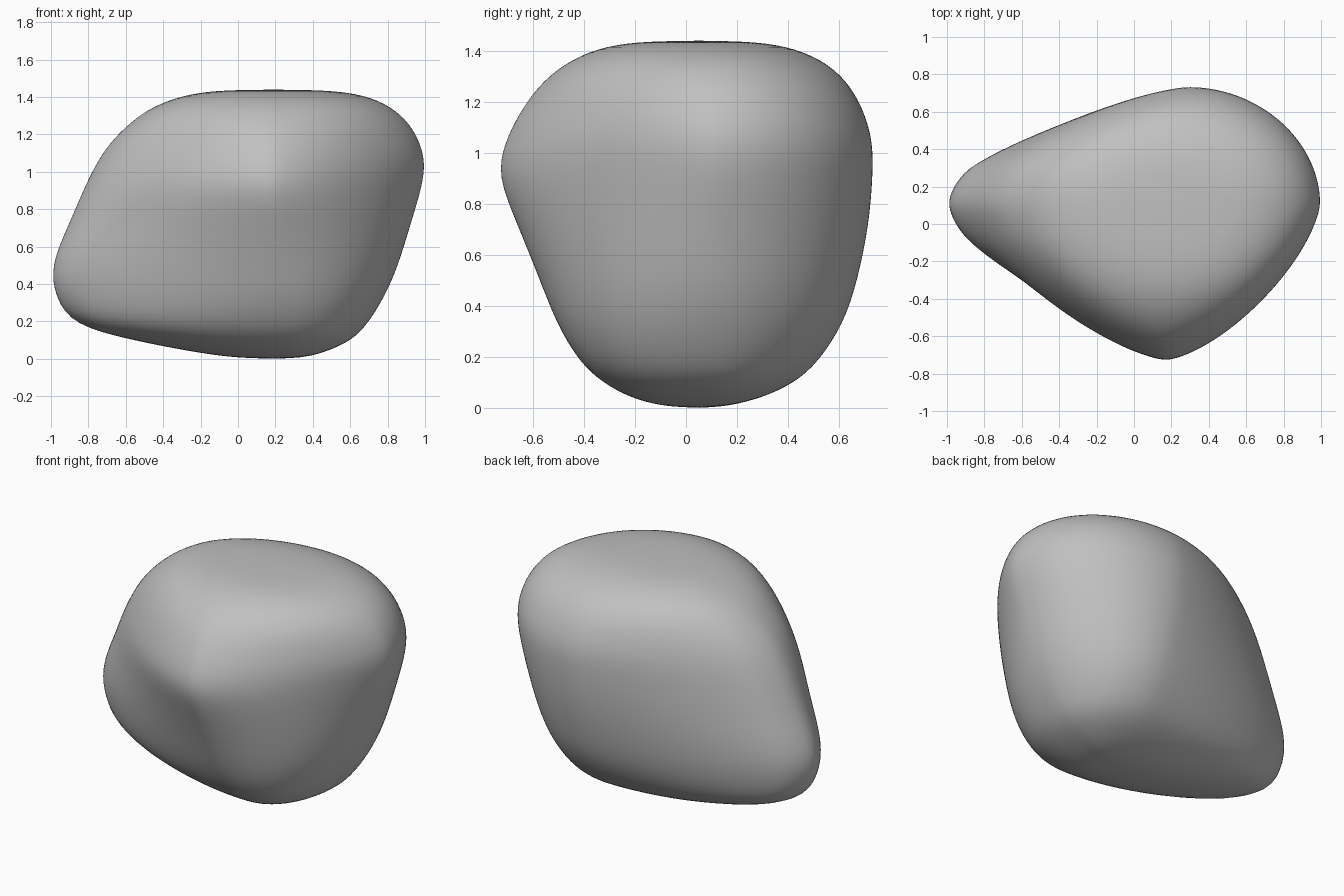
import bpy
import bmesh
from math import cos, sin, pi

default_cube = bpy.data.objects.get("Cube")
if default_cube:
    bpy.data.objects.remove(default_cube, do_unlink=True)

SEGMENTS = 40
MIDDLE_Y = 0.11

# Height, then the left, right, front and back reach of each level section
SECTIONS = [
    (0.008, -0.04, 0.36, -0.1, 0.17),
    (0.04, -0.26, 0.48, -0.22, 0.3),
    (0.1, -0.57, 0.61, -0.33, 0.43),
    (0.18, -0.89, 0.69, -0.42, 0.52),
    (0.33, -0.985, 0.785, -0.51, 0.62),
    (0.5, -1.01, 0.86, -0.575, 0.675),
    (0.72, -0.91, 0.925, -0.665, 0.72),
    (0.91, -0.83, 0.985, -0.745, 0.735),
    (1.04, -0.765, 1.005, -0.715, 0.735),
    (1.15, -0.695, 0.98, -0.66, 0.705),
    (1.26, -0.585, 0.92, -0.585, 0.65),
    (1.35, -0.46, 0.82, -0.48, 0.56),
    (1.41, -0.29, 0.68, -0.35, 0.43),
    (1.435, -0.12, 0.5, -0.2, 0.28),
]


def section_points(height, left, right, front, back):
    """Closed outline whose four quarters each have their own fullness."""
    blend = min(1, abs(height - 0.72) / 0.72) ** 4
    below_nose = max(0, 0.9 - height)
    front_peak = 0.17 + 0.1 * below_nose
    back_peak = 0.3 - 0.1 * blend
    points = []
    for step in range(SEGMENTS):
        angle = 2 * pi * step / SEGMENTS
        c, s = cos(angle), sin(angle)
        side_x = 1 if c >= 0 else -1
        side_y = 1 if s >= 0 else -1
        peak = back_peak if s >= 0 else front_peak
        reach_x = right - peak if c >= 0 else peak - left
        reach_y = back - MIDDLE_Y if s >= 0 else MIDDLE_Y - front
        blunt = 0
        if c >= 0:
            fullness = 1.95 if s >= 0 else 1.45 + below_nose
        else:
            # The left end is blunt, with straighter flanks behind it
            fullness = 1.42 if s >= 0 else 1.4
            blunt = (0.08 if s >= 0 else 0.06) * (1 - blend)
        fullness += (2.1 - fullness) * blend
        x = peak + side_x * reach_x * abs(c) ** (2 / fullness)
        offset = (reach_y - blunt) * abs(s) ** (2 / fullness)
        offset += blunt * min(1, abs(s) / 0.3)
        points.append((x, MIDDLE_Y + side_y * offset, height))
    return points


# Boulder body, lofted through the level sections
bm = bmesh.new()
rings = [[bm.verts.new(p) for p in section_points(*row)] for row in SECTIONS]
for lower, upper in zip(rings, rings[1:]):
    for i in range(SEGMENTS):
        j = (i + 1) % SEGMENTS
        bm.faces.new((lower[i], lower[j], upper[j], upper[i]))

# Nearly flat underside and crown
for ring, height in ((rings[0], 0), (rings[-1], 1.44)):
    pole = bm.verts.new((0.19, 0.05, height))
    for i in range(SEGMENTS):
        bm.faces.new((ring[i], ring[(i + 1) % SEGMENTS], pole))

bmesh.ops.recalc_face_normals(bm, faces=bm.faces)
for face in bm.faces:
    face.smooth = True

mesh = bpy.data.meshes.new("boulder")
bm.to_mesh(mesh)
bm.free()
boulder = bpy.data.objects.new("boulder", mesh)
bpy.context.collection.objects.link(boulder)

subdivision = boulder.modifiers.new("rounding", "SUBSURF")
subdivision.levels = 2
subdivision.render_levels = 2

# Plain stone grey
stone = bpy.data.materials.new("stone grey")
stone.use_nodes = True
colour = (0.53, 0.53, 0.53, 1)
stone.diffuse_color = colour
stone.node_tree.nodes["Principled BSDF"].inputs["Base Color"].default_value = colour
mesh.materials.append(stone)
